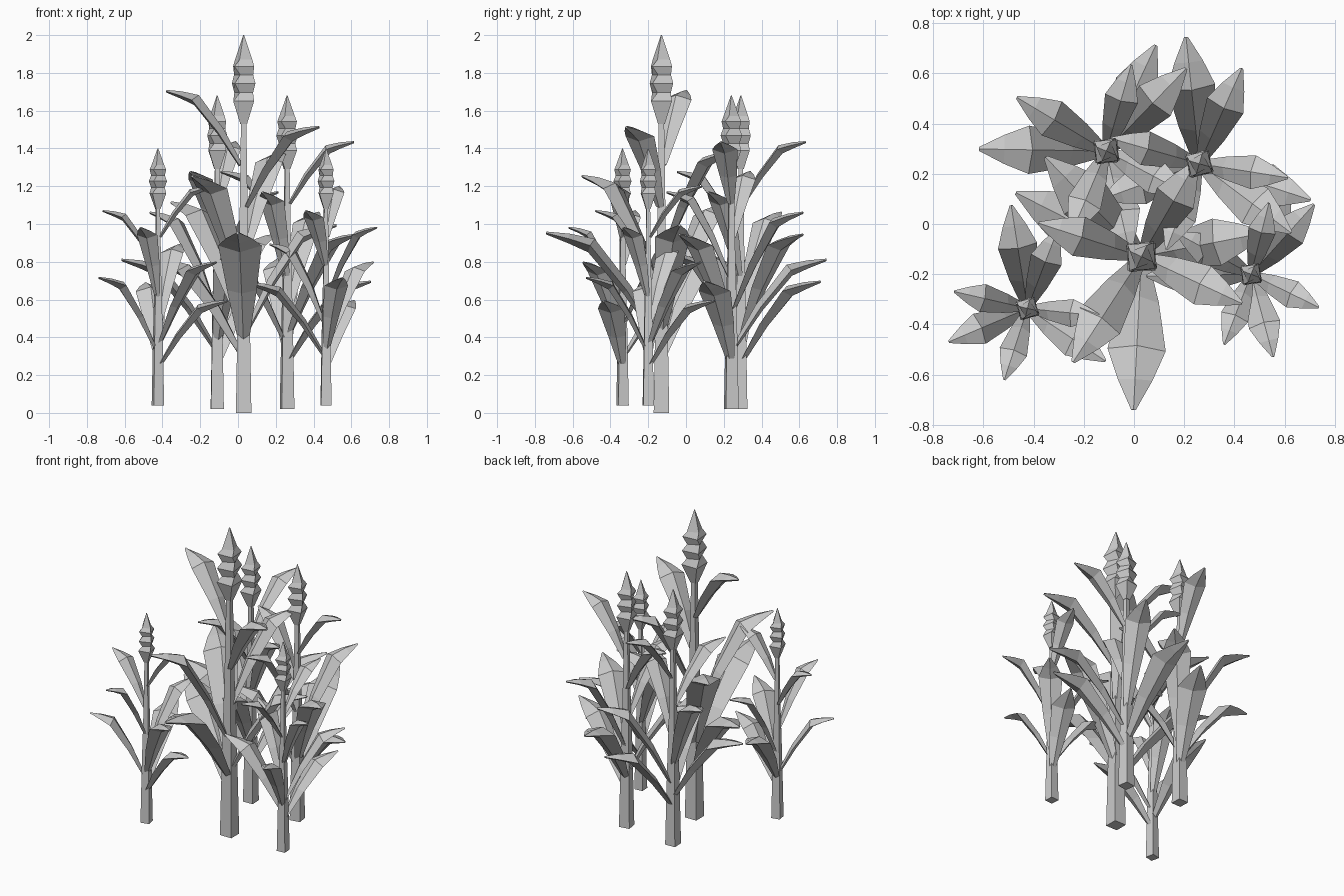
import bpy, bmesh
from math import radians, cos, sin, pi
from mathutils import Matrix, Vector

if "Cube" in bpy.data.objects:
    bpy.data.objects.remove(bpy.data.objects["Cube"])


def finish(bm, name, matrix):
    bmesh.ops.recalc_face_normals(bm, faces=bm.faces)
    me = bpy.data.meshes.new(name)
    bm.to_mesh(me)
    bm.free()
    me.transform(matrix)
    ob = bpy.data.objects.new(name, me)
    bpy.context.collection.objects.link(ob)


def skin(bm, rings):
    """Bridge consecutive four-point rings into a closed solid."""
    loops = [[bm.verts.new(p) for p in ring] for ring in rings]
    for a, b in zip(loops, loops[1:]):
        for i in range(4):
            j = (i + 1) % 4
            bm.faces.new((a[i], a[j], b[j], b[i]))
    bm.faces.new(loops[0])
    bm.faces.new(loops[-1])


def square(z, half, turn=0):
    r = half * 2 ** 0.5
    return [Vector((r * cos(pi / 4 + radians(turn) + k * pi / 2),
                    r * sin(pi / 4 + radians(turn) + k * pi / 2), z)) for k in range(4)]


# leaf: direction, reach, attachment height, tip height
LEAVES = [
    (153, .56, .33, .82), (11, .50, .45, 1.00), (267, .61, .41, .96), (134, .55, .50, 1.12),
    (237, .50, .65, 1.26), (60, .44, .86, 1.39), (335, .44, 1.10, 1.52), (162, .43, 1.32, 1.71),
]
# leaf stations: share of reach, share of rise, share of half width
STATIONS = [(.02, 0, .28), (.26, .47, .68), (.58, .93, 1.0), (.8, .98, .6), (1, 1, .08)]
# seed head: height, half width, turn
HEAD = [(1.53, .018, 0), (1.65, .055, 0), (1.695, .038, 22), (1.745, .055, 8),
        (1.79, .038, 25), (1.835, .052, 4), (1.87, .036, 20), (2.0, .002, 20)]


def leaf(bm, angle, reach, z0, z1):
    d = Vector((cos(radians(angle)), sin(radians(angle)), 0))
    side = Vector((-d.y, d.x, 0))
    rings = []
    for r, h, w in STATIONS:
        hw = .19 * reach * w
        ridge = d * (r * reach) + Vector((0, 0, z0 + (z1 - z0) * h))
        # normal leans back towards the stalk while the blade is steep
        n = Vector((0, 0, 1)) - d * (1.2 if r < .5 else .5 if r < .7 else .1)
        n.normalize()
        # diamond section: raised midrib above, keel below
        half = n * (.3 * hw + .005)
        rings.append([ridge + side * hw - half, ridge,
                      ridge - side * hw - half, ridge - half * 2])
    skin(bm, rings)


def plant(label, x, y, z, scale, turn):
    m = (Matrix.Translation((x, y, z)) @ Matrix.Rotation(radians(turn), 4, 'Z')
         @ Matrix.Scale(scale, 4))
    # stalk
    bm = bmesh.new()
    skin(bm, [square(0, .041), square(.6, .031), square(1.0, .022), square(1.56, .014)])
    finish(bm, label + "_stalk", m)
    # seed head
    bm = bmesh.new()
    skin(bm, [square(*h) for h in HEAD])
    finish(bm, label + "_seed_head", m)
    # leaves
    bm = bmesh.new()
    for l in LEAVES:
        leaf(bm, *l)
    finish(bm, label + "_leaves", m)


# the clump
plant("middle", .03, -.13, 0, 1.0, 0)
plant("front_left", -.424, -.336, .04, .68, -168)
plant("right", .466, -.2, .04, .68, -86)
plant("back_left", -.11, .29, .02, .83, -88)
plant("back_right", .26, .24, .02, .83, -171)
